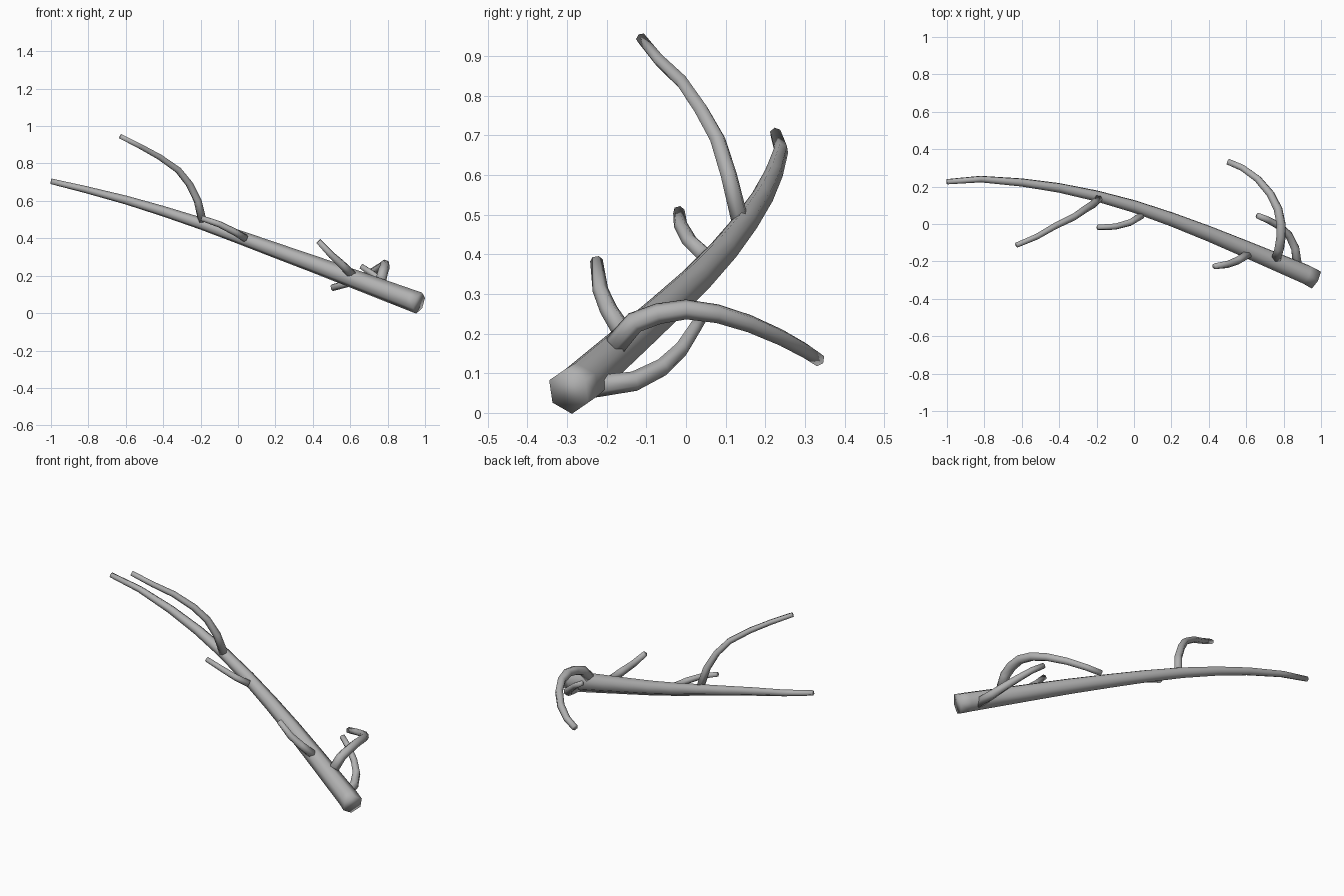
import bpy, bmesh, math
from mathutils import Vector

if "Cube" in bpy.data.objects:
    bpy.data.objects.remove(bpy.data.objects["Cube"], do_unlink=True)

bark = bpy.data.materials.new("grey bark")
bark.use_nodes = True
GREY = (0.44, 0.44, 0.44, 1)
bark.diffuse_color = GREY
bark.node_tree.nodes["Principled BSDF"].inputs["Base Color"].default_value = GREY


def limb(name, points, r_start, r_end, sides=6):
    """Tapered, capped, smooth-shaded tube swept along a path."""
    pts = [Vector(p) for p in points]
    travel = [0.0]
    for a, b in zip(pts, pts[1:]):
        travel.append(travel[-1] + (b - a).length)
    bm = bmesh.new()
    rings, side = [], Vector((0, 0, 1))
    for i, p in enumerate(pts):
        tangent = (pts[min(i + 1, len(pts) - 1)] - pts[max(i - 1, 0)]).normalized()
        side = (side - tangent * side.dot(tangent)).normalized()
        other = tangent.cross(side)
        r = r_start + (r_end - r_start) * travel[i] / travel[-1]
        ring = []
        for k in range(sides):
            a = math.tau * k / sides
            ring.append(bm.verts.new(p + r * (side * math.cos(a) + other * math.sin(a))))
        rings.append(ring)
    for lo, hi in zip(rings, rings[1:]):
        for k in range(sides):
            n = (k + 1) % sides
            bm.faces.new((lo[k], lo[n], hi[n], hi[k]))
    bm.faces.new(rings[0])
    bm.faces.new(rings[-1])
    bmesh.ops.recalc_face_normals(bm, faces=bm.faces)
    for face in bm.faces:
        face.smooth = True
    mesh = bpy.data.meshes.new(name)
    bm.to_mesh(mesh)
    bm.free()
    mesh.materials.append(bark)
    bpy.context.collection.objects.link(bpy.data.objects.new(name, mesh))


# Main branch, thick end to tip
limb("main_branch", [
    (.968, -.296, .054), (.92, -.27, .071), (.6, -.135, .19), (.4, -.052, .264),
    (.2, .025, .336), (0, .094, .409), (-.2, .15, .48), (-.4, .193, .545),
    (-.6, .222, .605), (-.82, .24, .662), (-1, .226, .705)], .059, .015)

# Twigs, each from its root on the branch to its tip
limb("upper_twig", [
    (-.19, .135, .49), (-.215, .108, .6), (-.26, .08, .69), (-.32, .038, .765),
    (-.42, -.01, .835), (-.52, -.068, .89), (-.628, -.113, .945)], .023, .014)
limb("middle_twig", [
    (.04, .045, .4), (-.02, .008, .435), (-.1, -.014, .475), (-.195, -.018, .508)],
    .021, .015)
limb("lower_twig", [
    (.61, -.16, .205), (.555, -.195, .26), (.5, -.216, .31), (.43, -.226, .385)],
    .026, .016)
limb("arched_twig", [
    (.762, -.18, .17), (.777, -.13, .228), (.786, -.07, .25), (.786, 0, .261),
    (.77, .08, .25), (.73, .16, .225), (.662, .24, .19), (.58, .3, .157),
    (.503, .333, .135)], .029, .018)
limb("rear_twig", [
    (.876, -.235, .066), (.862, -.13, .08), (.828, -.06, .115), (.778, -.012, .16),
    (.72, .02, .21), (.66, .045, .25)], .028, .016)
